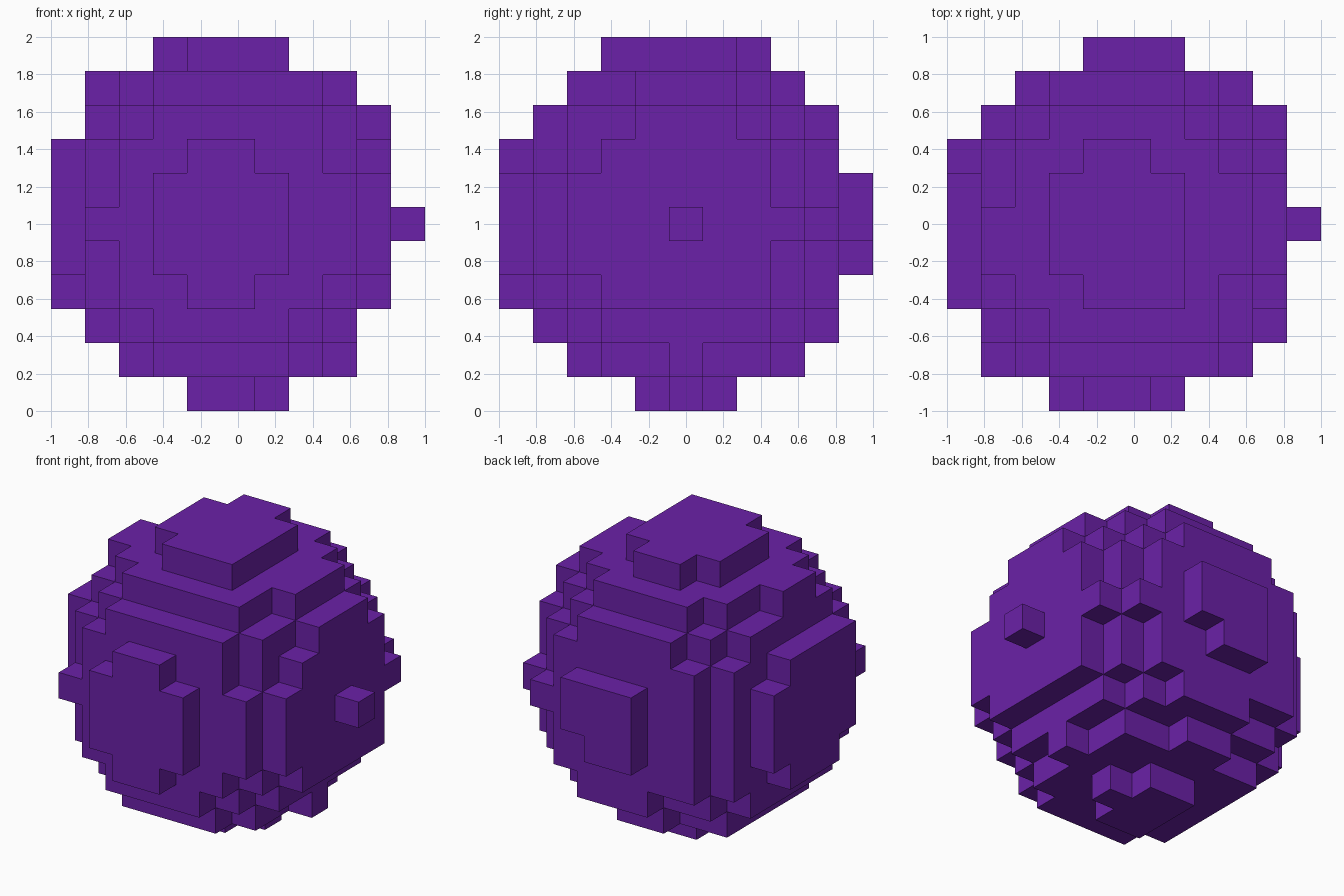
import bpy
import bmesh
from itertools import product
from mathutils import Vector

cube = bpy.data.objects.get("Cube")
if cube:
    bpy.data.objects.remove(cube, do_unlink=True)

GRID = 5                        # blocks run from -GRID to GRID on each axis
SIZE = 2 / (2 * GRID + 1)       # edge length of one block
CENTRE = Vector((-0.35, -0.125, 0.16))   # ball centre, in blocks
RADIUS_SQ = 28.72 + CENTRE.length_squared


def filled(p):
    """True when a block belongs to the ball."""
    return max(map(abs, p)) <= GRID and (p - CENTRE).length_squared <= RADIUS_SQ


# Purple material
purple = bpy.data.materials.new("purple")
colour = (0.147, 0.0152, 0.392, 1)
purple.use_nodes = True
purple.diffuse_color = colour
purple.node_tree.nodes["Principled BSDF"].inputs["Base Color"].default_value = colour

# Blocky ball: a square face wherever a filled block meets an empty one
bm = bmesh.new()
steps = range(-GRID, GRID + 1)
for cell in product(steps, repeat=3):
    p = Vector(cell)
    if not filled(p):
        continue
    for axis, sign in product(range(3), (-1, 1)):
        n = Vector((0, 0, 0))
        n[axis] = sign
        if filled(p + n):
            continue
        u = Vector((0, 0, 0))
        u[(axis + 1) % 3] = 1
        v = n.cross(u)
        corners = [p + (n + u * a + v * b) / 2
                   for a, b in ((-1, -1), (1, -1), (1, 1), (-1, 1))]
        bm.faces.new([bm.verts.new(c * SIZE + Vector((0, 0, 1))) for c in corners])
bmesh.ops.remove_doubles(bm, verts=bm.verts, dist=SIZE / 100)

mesh = bpy.data.meshes.new("blocky_ball")
bm.to_mesh(mesh)
bm.free()
mesh.materials.append(purple)
ball = bpy.data.objects.new("blocky_ball", mesh)
bpy.context.collection.objects.link(ball)
